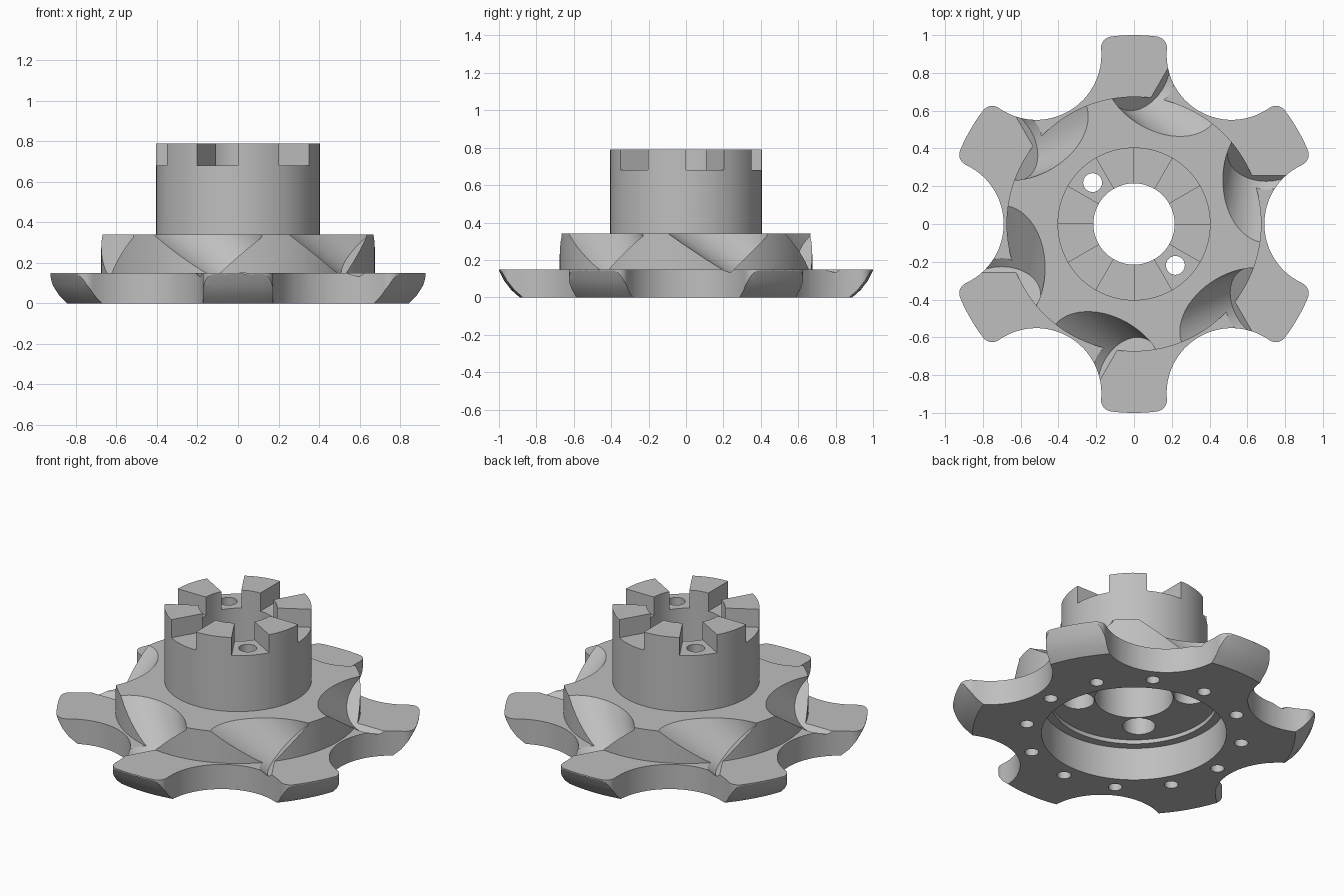
import bpy, bmesh
from math import pi, cos, sin, acos, atan2, radians, sqrt
from mathutils import Matrix, Vector

cube = bpy.data.objects.get("Cube")
if cube:
    bpy.data.objects.remove(cube)

grey = bpy.data.materials.new("machined grey")
grey.use_nodes = True
grey.diffuse_color = (0.52, 0.52, 0.52, 1)
grey.node_tree.nodes["Principled BSDF"].inputs["Base Color"].default_value = (0.52, 0.52, 0.52, 1)


def finish(name, bm):
    bmesh.ops.recalc_face_normals(bm, faces=bm.faces)
    mesh = bpy.data.meshes.new(name)
    bm.to_mesh(mesh)
    bm.free()
    mesh.materials.append(grey)
    obj = bpy.data.objects.new(name, mesh)
    bpy.context.collection.objects.link(obj)
    return obj


def polar(r, a, centre=(0, 0)):
    return (centre[0] + r * cos(a), centre[1] + r * sin(a))


def add_prism(bm, points, z0, z1):
    low = [bm.verts.new((x, y, z0)) for x, y in points]
    high = [bm.verts.new((x, y, z1)) for x, y in points]
    bm.faces.new(low)
    bm.faces.new(high)
    for i in range(len(points)):
        j = (i + 1) % len(points)
        bm.faces.new((low[i], low[j], high[j], high[i]))


def add_drill(bm, r, distance, angle, z0, z1, sides=24):
    centre = polar(distance, angle)
    add_prism(bm, [polar(r, 2 * pi * i / sides, centre) for i in range(sides)], z0, z1)


def lathe(name, profile, steps=96):
    bm = bmesh.new()
    rings = [[bm.verts.new((*polar(r, 2 * pi * s / steps), z)) for r, z in profile]
             for s in range(steps)]
    for s in range(steps):
        a, b = rings[s], rings[(s + 1) % steps]
        for i in range(len(profile)):
            j = (i + 1) % len(profile)
            bm.faces.new((a[i], a[j], b[j], b[i]))
    return finish(name, bm)


def cut(target, cutter, operation='DIFFERENCE'):
    cutter.hide_render = True
    mod = target.modifiers.new("cut", 'BOOLEAN')
    mod.operation = operation
    mod.solver = 'EXACT'
    mod.object = cutter
    bpy.context.view_layer.objects.active = target
    bpy.ops.object.modifier_apply(modifier=mod.name)
    bpy.data.objects.remove(cutter)


# Turned body: hub, shoulder, flange with rounded underside, stepped recess
body = lathe("lobed_hub", [
    (0.215, 0.79), (0.405, 0.79), (0.405, 0.34), (0.675, 0.34), (0.675, 0.15),
    (1.003, 0.15), (0.973, 0.09), (0.935, 0.04), (0.89, 0), (0.51, 0),
    (0.51, 0.2), (0.46, 0.2), (0.46, 0.225), (0.215, 0.225)])

# Six-lobed outline: scallop arc, corner fillet, tip arc, mirrored per sector
scallop_x, scallop_r, fillet = 1.035, 0.345, 0.06
inner, reach = 1 - fillet, scallop_r + fillet
theta = acos((inner ** 2 + scallop_x ** 2 - reach ** 2) / (2 * inner * scallop_x))
corner = polar(inner, theta)
psi = atan2(corner[1], corner[0] - scallop_x)


def arc(r, a0, a1, n, centre=(0, 0)):
    return [polar(r, a0 + (a1 - a0) * i / n, centre) for i in range(n + 1)]


half = (arc(scallop_r, pi, psi, 12, (scallop_x, 0))
        + arc(fillet, psi - pi, theta, 7, corner)[1:]
        + arc(1, theta, pi / 6, 3)[1:])
sector = [(x, -y) for x, y in half[-2:0:-1]] + half
outline = []
for k in range(6):
    c, s = cos(k * pi / 3), sin(k * pi / 3)
    outline += [(c * x - s * y, s * x + c * y) for x, y in sector]
bm = bmesh.new()
add_prism(bm, outline, -0.1, 1)
cut(body, finish("outline_cutter", bm), 'INTERSECT')

# Crown slots in the top of the hub
bm = bmesh.new()
for k in range(6):
    a, b = k * pi / 3, k * pi / 3 + pi / 6
    add_prism(bm, [polar(0.1, a), polar(0.6, a), polar(0.6, b), polar(0.1, b)], 0.68, 0.9)
cut(body, finish("slot_cutter", bm))

# Tapered, flat-ended scoops running down the shoulder into each lobe
h = Vector((cos(pi / 6), -sin(pi / 6), 0))
k_in = Vector((sin(pi / 6), cos(pi / 6), 0))
up = Vector((0, 0, 1))
axis, across = (up - h) / sqrt(2), (up + h) / sqrt(2)
length, end_r = 0.42, 0.205
centre = k_in * -0.70 + across * 0.449 + axis * (length / 2 - 0.0757)
tilt = Matrix((across, k_in, axis)).transposed().to_4x4()
for k in range(6):
    bm = bmesh.new()
    bmesh.ops.create_cone(
        bm, cap_ends=True, segments=64, radius1=end_r, radius2=end_r + 0.19 * length,
        depth=length,
        matrix=Matrix.Rotation(k * pi / 3, 4, 'Z') @ Matrix.Translation(centre) @ tilt)
    cut(body, finish("scoop_cutter", bm))

# Ring of blind bolt holes underneath
bm = bmesh.new()
for k in range(12):
    add_drill(bm, 0.038, 0.6, k * pi / 6, -0.1, 0.1)
cut(body, finish("bolt_hole_cutter", bm))

# Counterbores in the recess, and two holes right through the hub
bm = bmesh.new()
for k in range(4):
    add_drill(bm, 0.09, 0.31, radians(45 + 90 * k), 0.15, 0.33)
cut(body, finish("counterbore_cutter", bm))
bm = bmesh.new()
for angle in (135, -45):
    add_drill(bm, 0.05, 0.31, radians(angle), 0.1, 0.75)
cut(body, finish("through_hole_cutter", bm))

# Smooth shading with crisp machined edges
bpy.ops.object.select_all(action='DESELECT')
body.select_set(True)
bpy.context.view_layer.objects.active = body
bpy.ops.object.shade_smooth_by_angle(angle=radians(25))
